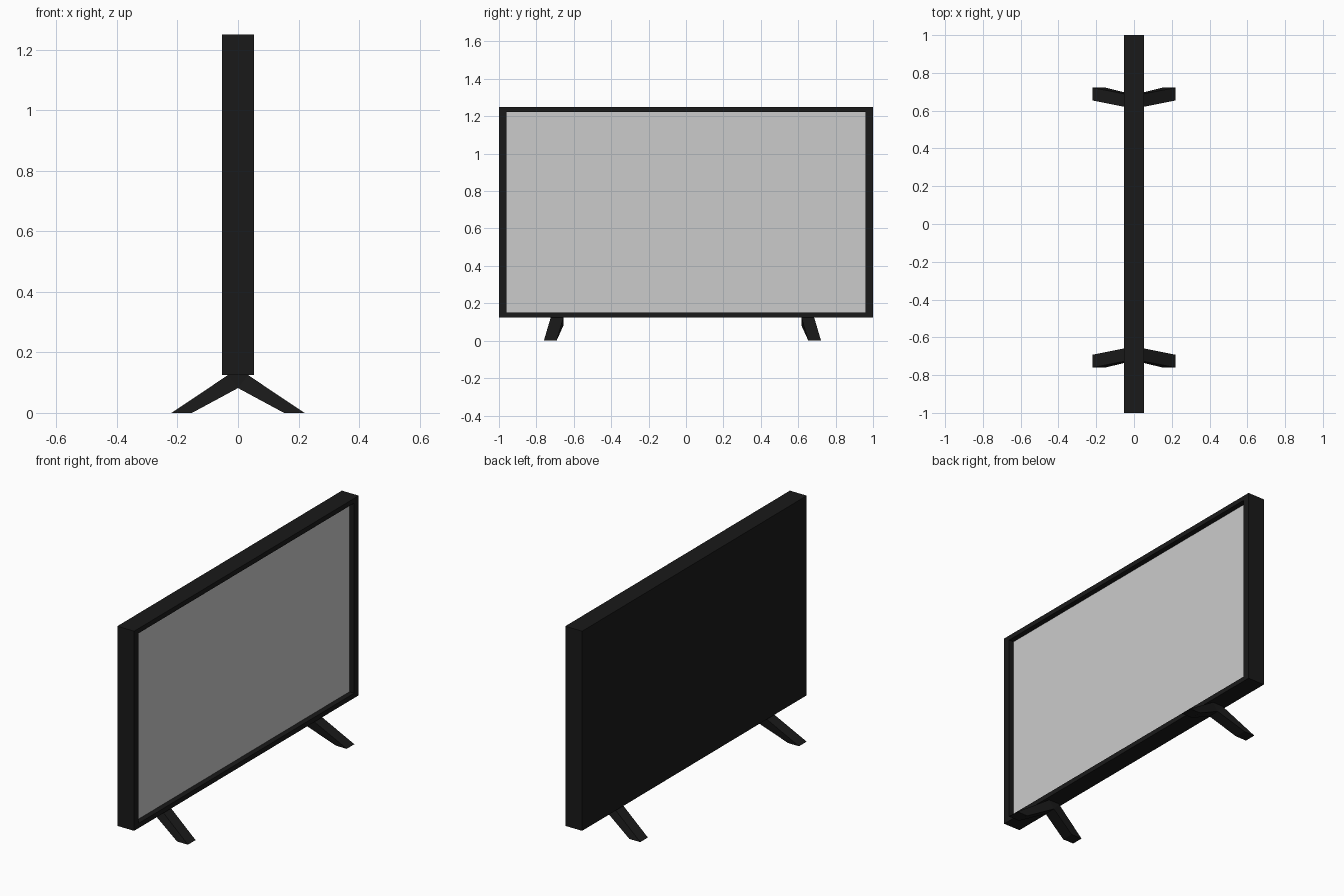
import bpy, bmesh
from mathutils import Vector

if "Cube" in bpy.data.objects:
    bpy.data.objects.remove(bpy.data.objects["Cube"])

HX, Z0, Z1 = 0.0525, 0.125, 1.25      # half thickness, bottom and top of cabinet
BY, BZ, DEPTH = 0.04, 0.027, 0.03     # bezel widths and screen recess

black = bpy.data.materials.new("black_plastic")
black.diffuse_color = (0.01, 0.01, 0.01, 1)
black.use_nodes = True
black.node_tree.nodes["Principled BSDF"].inputs["Base Color"].default_value = black.diffuse_color


def finish(name, bm, mat=None):
    bmesh.ops.recalc_face_normals(bm, faces=bm.faces)
    me = bpy.data.meshes.new(name)
    bm.to_mesh(me)
    bm.free()
    if mat:
        me.materials.append(mat)
    ob = bpy.data.objects.new(name, me)
    bpy.context.collection.objects.link(ob)
    return ob


# Cabinet: box with an inset, recessed opening on the +x side
bm = bmesh.new()
bmesh.ops.create_cube(bm, size=1)
for v in bm.verts:
    v.co = Vector((v.co.x * 2 * HX, v.co.y * 2, (Z0 + Z1) / 2 + v.co.z * (Z1 - Z0)))
front = max(bm.faces, key=lambda f: f.calc_center_median().x)
bmesh.ops.inset_region(bm, faces=[front], thickness=0.03)
mid = (Z0 + Z1) / 2
for v in front.verts:
    v.co.y = (1 - BY) * (1 if v.co.y > 0 else -1)
    v.co.z = Z1 - BZ if v.co.z > mid else Z0 + BZ
ext = bmesh.ops.extrude_discrete_faces(bm, faces=[front])["faces"][0]
for v in ext.verts:
    v.co.x -= DEPTH
corners = [v.co.copy() for v in ext.verts]
bmesh.ops.delete(bm, geom=[ext], context='FACES_ONLY')
finish("cabinet", bm, black)

# Screen panel closing the recess
bm = bmesh.new()
f = bm.faces.new([bm.verts.new(c) for c in corners])
screen = finish("screen", bm)
if screen.data.polygons[0].normal.x < 0:
    screen.data.flip_normals()

# Legs: inverted V profile (x, z, outward splay), extruded along y
PROFILE = [(0, 0.125, 0), (0.033, 0.125, 0), (0.22, 0, 0.037), (0.152, 0, 0.037), (0, 0.082, 0)]


def leg(name, inner, side):
    bm = bmesh.new()
    for sx in (1, -1):
        rings = [[bm.verts.new((sx * x, side * (inner + w + s), z)) for x, z, s in PROFILE]
                 for w in (0, 0.068)]
        a, b = rings
        for ring in rings:
            bm.faces.new((ring[0], ring[1], ring[4]))
            bm.faces.new((ring[1], ring[2], ring[3], ring[4]))
        for i in range(4):
            bm.faces.new((a[i], a[i + 1], b[i + 1], b[i]))
    bmesh.ops.remove_doubles(bm, verts=bm.verts, dist=1e-4)
    finish(name, bm, black)


leg("right_leg", 0.617, 1)
leg("left_leg", 0.655, -1)
